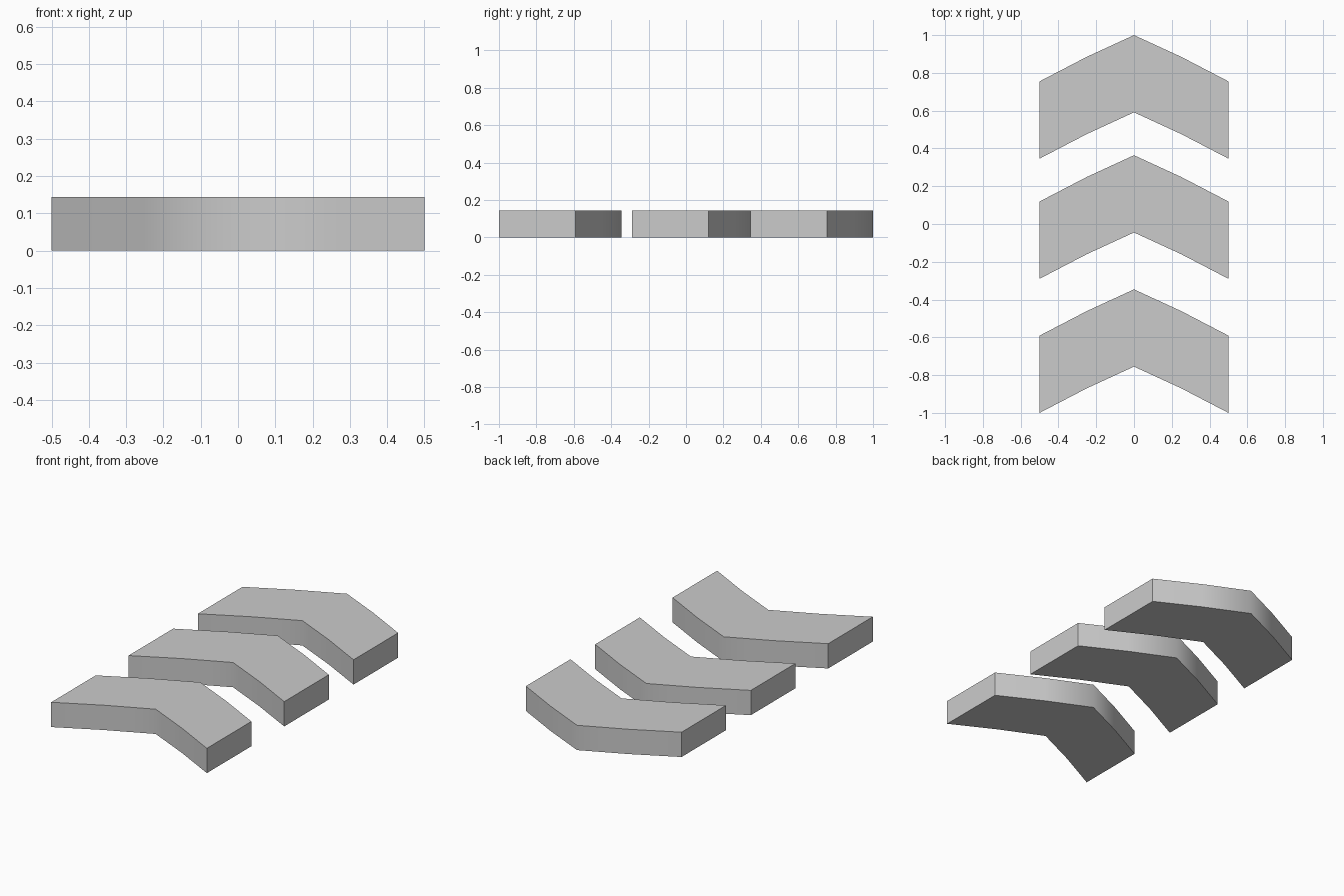
import bpy, bmesh, math

if "Cube" in bpy.data.objects:
    bpy.data.objects.remove(bpy.data.objects["Cube"])

HEIGHT = 0.144


def chevron(name, tip):
    # half outline of the slightly bowed V, mirrored across x = 0
    bow = [(0, 0), (0.25, -0.115), (0.5, -0.245)]
    edge = [(-x, y) for x, y in reversed(bow[1:])] + bow
    depth = 0.409
    bm = bmesh.new()
    for i in range(len(edge)):
        x, y = edge[i]
        for dy, z in ((0, 0), (-depth, 0), (-depth, HEIGHT), (0, HEIGHT)):
            bm.verts.new((x, tip + y + dy, z))
    bm.verts.ensure_lookup_table()
    v = bm.verts
    # skin between cross-sections, then cap the two ends
    n = len(edge)
    for i in range(n - 1):
        for k in range(4):
            a, b = i * 4 + k, i * 4 + (k + 1) % 4
            bm.faces.new((v[a], v[b], v[b + 4], v[a + 4]))
    bm.faces.new([v[k] for k in range(4)])
    bm.faces.new([v[(n - 1) * 4 + k] for k in range(4)])
    bmesh.ops.recalc_face_normals(bm, faces=bm.faces[:])
    mesh = bpy.data.meshes.new(name)
    bm.to_mesh(mesh)
    bm.free()
    obj = bpy.data.objects.new(name, mesh)
    bpy.context.collection.objects.link(obj)
    # smooth across the bend, sharp at the box edges
    bpy.ops.object.select_all(action='DESELECT')
    obj.select_set(True)
    bpy.context.view_layer.objects.active = obj
    bpy.ops.object.shade_smooth_by_angle(angle=math.radians(60))


# three arrows in a row
for name, tip in (("front_chevron", -0.346), ("middle_chevron", 0.364), ("back_chevron", 1.0)):
    chevron(name, tip)
